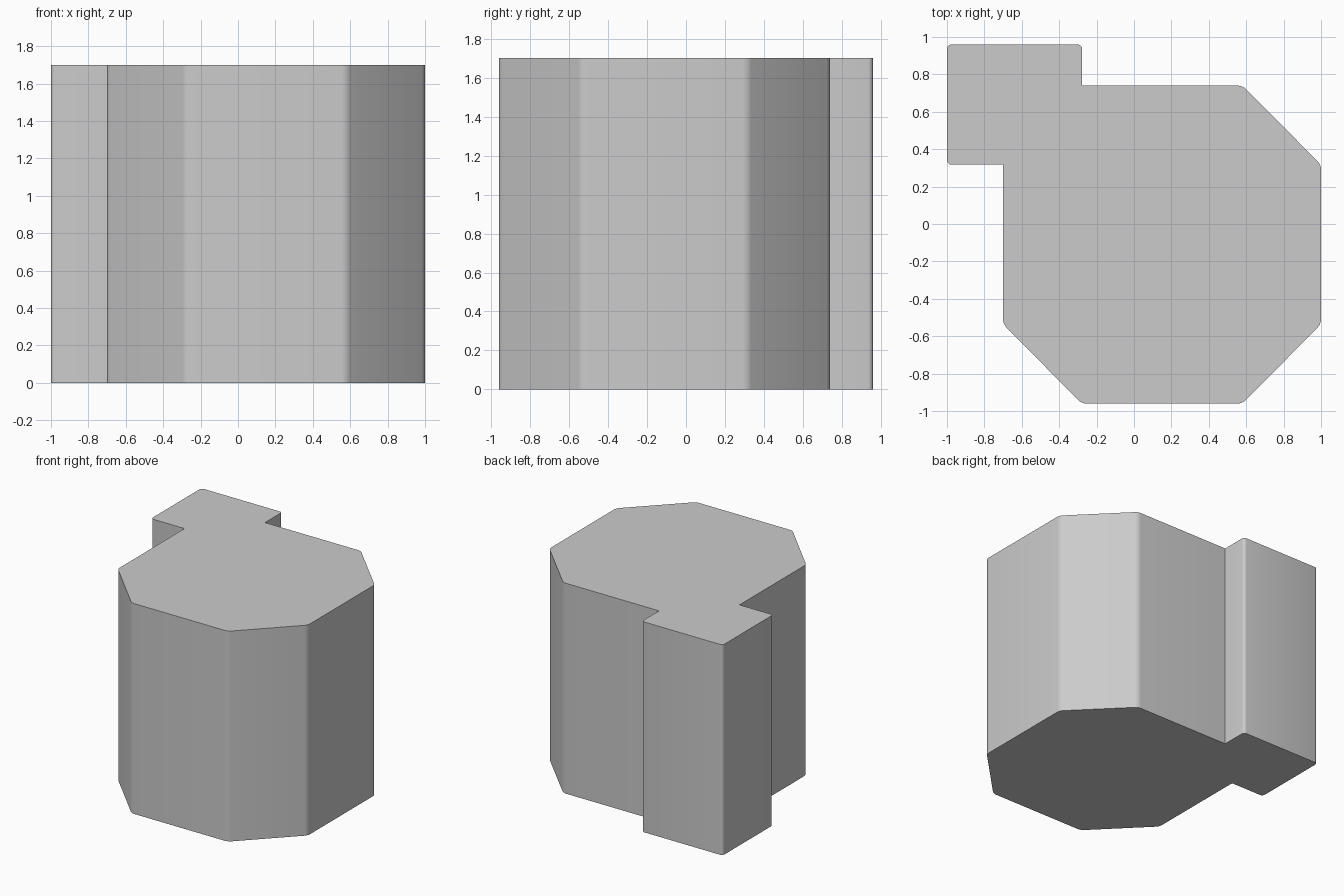
import bpy, bmesh

if "Cube" in bpy.data.objects:
    bpy.data.objects.remove(bpy.data.objects["Cube"])

HEIGHT = 1.70
ROUND = 0.025

# Plan outline, counter-clockwise: octagonal drum joined to a square corner post
outline = [(-1.0, 0.96), (-1.0, 0.317), (-0.70, 0.317), (-0.70, -0.535),
           (-0.28, -0.96), (0.58, -0.96), (1.0, -0.535), (1.0, 0.317),
           (0.58, 0.74), (-0.277, 0.74), (-0.277, 0.96)]
inner_corners = {2, 9}

# Extrude the outline to full height
bm = bmesh.new()
base = [bm.verts.new((x, y, 0)) for x, y in outline]
top = [bm.verts.new((x, y, HEIGHT)) for x, y in outline]
bm.faces.new(base[::-1])
bm.faces.new(top)
n = len(outline)
for i in range(n):
    j = (i + 1) % n
    bm.faces.new((base[i], base[j], top[j], top[i]))

# Soften the outer upright edges only, leaving the inner corners sharp
uprights = [bm.edges.get((base[i], top[i])) for i in range(n) if i not in inner_corners]
bmesh.ops.bevel(bm, geom=uprights, offset=ROUND, offset_type='OFFSET',
                segments=4, profile=0.5, affect='EDGES')
bmesh.ops.recalc_face_normals(bm, faces=bm.faces)

mesh = bpy.data.meshes.new("octagonal_tower")
bm.to_mesh(mesh)
bm.free()
tower = bpy.data.objects.new("octagonal_tower", mesh)
bpy.context.collection.objects.link(tower)

# Smooth rounded edges, crisp rims and inner corners
bpy.context.view_layer.objects.active = tower
tower.select_set(True)
bpy.ops.object.shade_smooth_by_angle(angle=0.55)
